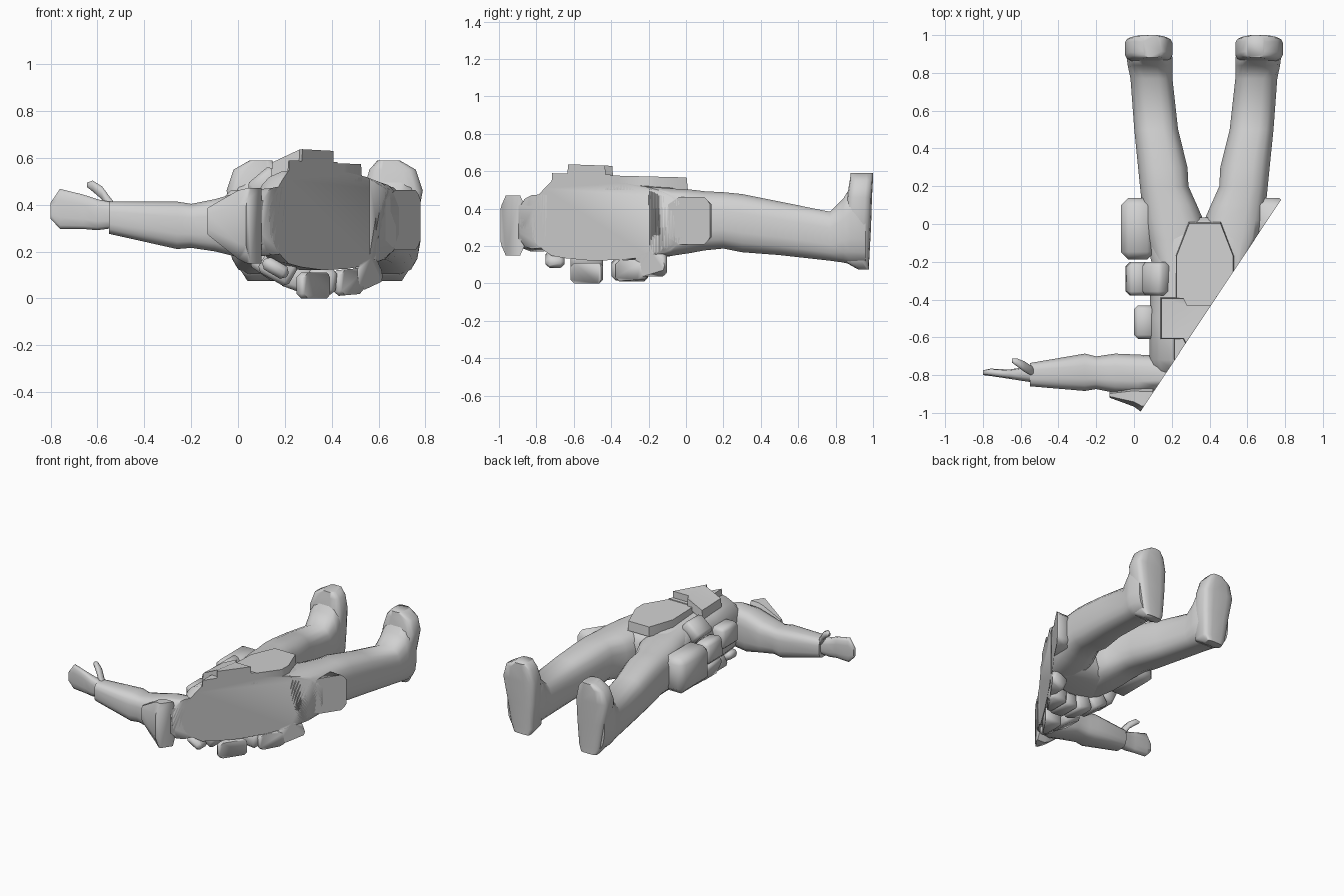
import bpy, bmesh, math
from mathutils import Vector, Matrix

MID = 0.37                                  # body symmetry line
CUT_P = Vector((0.03, -1.0, 0))             # slanted cutting plane
CUT_N = Vector((1.13, -0.75, 0)).normalized()

grey = bpy.data.materials.new("light_grey")
grey.diffuse_color = (0.64, 0.64, 0.64, 1)


def finish(name, bm, angle=45):
    """Slice with the plane, close the cut, make a smooth shaded object."""
    bmesh.ops.bisect_plane(bm, geom=bm.verts[:] + bm.edges[:] + bm.faces[:],
                           plane_co=CUT_P, plane_no=CUT_N, clear_outer=True)
    if not bm.faces:
        bm.free()
        return
    bmesh.ops.holes_fill(bm, edges=[e for e in bm.edges if e.is_boundary], sides=0)
    bmesh.ops.recalc_face_normals(bm, faces=bm.faces[:])
    me = bpy.data.meshes.new(name)
    bm.to_mesh(me)
    bm.free()
    me.materials.append(grey)
    ob = bpy.data.objects.new(name, me)
    bpy.context.collection.objects.link(ob)
    bpy.context.view_layer.objects.active = ob
    ob.select_set(True)
    bpy.ops.object.shade_smooth_by_angle(angle=math.radians(angle))
    ob.select_set(False)


def loft(name, axis, sections, power=0.75, n=16, mirror=False, angle=65):
    """Rounded sections (t, a0, a1, b0, b1) stacked along an axis."""
    bm = bmesh.new()
    rings = []
    for t, a0, a1, b0, b1 in sections:
        ring = []
        for i in range(n):
            w = 2 * math.pi * (i + 0.5) / n
            c, s = math.cos(w), math.sin(w)
            a = (a0 + a1) / 2 + (a1 - a0) / 2 * math.copysign(abs(c) ** power, c)
            b = (b0 + b1) / 2 + (b1 - b0) / 2 * math.copysign(abs(s) ** power, s)
            co = {"x": (t, a, b), "y": (a, t, b), "z": (a, b, t)}[axis]
            if mirror:
                co = (2 * MID - co[0], co[1], co[2])
            ring.append(bm.verts.new(co))
        rings.append(ring)
    for r, q in zip(rings, rings[1:]):
        for i in range(n):
            bm.faces.new((r[i], r[(i + 1) % n], q[(i + 1) % n], q[i]))
    bm.faces.new(rings[0])
    bm.faces.new(rings[-1])
    finish(name, bm, angle)


def box(name, centre, size, turn=0, bevel=0.02):
    """Bevelled box, turned around the body's long axis."""
    bm = bmesh.new()
    bmesh.ops.create_cube(bm, size=1, matrix=Matrix.Translation(centre)
                          @ Matrix.Rotation(math.radians(turn), 4, "Y")
                          @ Matrix.Diagonal((*size, 1)))
    bmesh.ops.bevel(bm, geom=bm.edges[:], offset=bevel, segments=1, affect="EDGES")
    finish(name, bm, 60)


def plate(name, outline, z0, z1, inset, slope=0.0, droop=0.0):
    """Plate from an outline; the top slopes along the body, the sides droop."""
    bm = bmesh.new()
    mx = sum(p[0] for p in outline) / len(outline)
    my = sum(p[1] for p in outline) / len(outline)

    def ring(k, z, tilt):
        return [bm.verts.new((mx + (x - mx) * k, my + (y - my) * k,
                              z + tilt * y - droop * max(0, abs(x - MID) - 0.12)))
                for x, y in outline]

    low, top = ring(1, z0, 0), ring(inset, z1, slope)
    k = len(outline)
    for i in range(k):
        bm.faces.new((low[i], low[(i + 1) % k], top[(i + 1) % k], top[i]))
    bmesh.ops.triangulate(bm, faces=[bm.faces.new(low), bm.faces.new(top)])
    finish(name, bm, 50)


# Torso from collar to crotch
torso = [(-0.85, 0.13, 0.61, 0.26, 0.41), (-0.80, 0.10, 0.64, 0.19, 0.48),
         (-0.72, 0.08, 0.66, 0.14, 0.555), (-0.50, 0.08, 0.66, 0.12, 0.55),
         (-0.20, 0.09, 0.65, 0.13, 0.53), (-0.08, 0.065, 0.675, 0.145, 0.515),
         (-0.01, 0.08, 0.66, 0.165, 0.495), (0.035, 0.22, 0.52, 0.21, 0.44)]
loft("torso", "y", torso, 0.57, 20)

# Legs and upturned feet
leg = [(-0.20, 0.10, 0.36, 0.14, 0.52), (-0.08, 0.065, 0.37, 0.145, 0.51),
       (0.02, 0.045, 0.37, 0.16, 0.505),
       (0.10, 0.04, 0.335, 0.175, 0.495), (0.20, 0.03, 0.29, 0.185, 0.49),
       (0.30, 0.02, 0.285, 0.165, 0.48), (0.50, 0.0, 0.235, 0.15, 0.44),
       (0.77, -0.02, 0.205, 0.12, 0.385), (0.84, -0.035, 0.205, 0.11, 0.455),
       (0.88, -0.04, 0.205, 0.10, 0.52), (0.96, -0.02, 0.18, 0.10, 0.50)]
foot = [(0.075, 0.04, 0.165, 0.92, 0.98), (0.12, 0.01, 0.19, 0.84, 0.98),
        (0.30, -0.02, 0.20, 0.84, 0.99), (0.46, -0.05, 0.205, 0.86, 0.995),
        (0.55, -0.02, 0.18, 0.875, 1.0), (0.59, 0.05, 0.145, 0.88, 1.0)]
for side, m in (("left", False), ("right", True)):
    loft(side + "_leg", "y", leg, 0.68, mirror=m)
    loft(side + "_foot", "z", foot, 0.5, mirror=m)

# Outstretched arm, hand and thumb
loft("arm", "x", [(-0.55, -0.86, -0.735, 0.275, 0.415), (-0.26, -0.885, -0.685, 0.21, 0.415),
                  (-0.20, -0.875, -0.70, 0.215, 0.405), (-0.10, -0.895, -0.685, 0.20, 0.425),
                  (0.02, -0.90, -0.69, 0.17, 0.46), (0.20, -0.88, -0.70, 0.19, 0.48)], 0.62)
loft("hand", "x", [(-0.80, -0.80, -0.775, 0.34, 0.41), (-0.76, -0.805, -0.765, 0.295, 0.47),
                   (-0.66, -0.82, -0.77, 0.295, 0.445), (-0.60, -0.83, -0.76, 0.29, 0.425),
                   (-0.53, -0.84, -0.75, 0.30, 0.41)], 0.65, 12)
loft("thumb", "x", [(-0.645, -0.735, -0.71, 0.475, 0.495), (-0.62, -0.755, -0.71, 0.455, 0.505),
                    (-0.58, -0.785, -0.725, 0.42, 0.48), (-0.55, -0.80, -0.745, 0.36, 0.44),
                    (-0.52, -0.81, -0.76, 0.33, 0.40)], 0.8, 8)

# Shoulder guard and collar stub
loft("shoulder_guard", "x", [(-0.13, -0.92, -0.89, 0.27, 0.39), (0.0, -0.97, -0.855, 0.16, 0.47),
                             (0.04, -1.0, -0.85, 0.14, 0.48), (0.10, -1.0, -0.85, 0.14, 0.48)],
     0.7, 8, angle=60)
box("collar", (0.12, -0.86, 0.325), (0.12, 0.09, 0.19), 0, 0.015)

# Chest plates
plate("abdomen_plate", [(0.29, 0.01), (0.46, 0.01), (0.53, -0.17), (0.53, -0.43),
                        (0.22, -0.43), (0.22, -0.17)], 0.50, 0.567, 0.97, -0.025)
plate("chest_plate", [(0.21, -0.40), (0.53, -0.40), (0.53, -0.72), (0.21, -0.72)],
      0.52, 0.575, 0.97, -0.02)
plate("chest_pack", [(0.14, -0.39), (0.26, -0.39), (0.28, -0.43), (0.46, -0.43),
                     (0.48, -0.39), (0.60, -0.39), (0.60, -0.61), (0.48, -0.61),
                     (0.46, -0.65), (0.28, -0.65), (0.26, -0.61), (0.14, -0.61)],
      0.565, 0.615, 0.97, -0.035, 0.5)

# Hip pouches
for side, x in (("left", 0.02), ("right", 2 * MID - 0.02)):
    box(side + "_hip_pouch", (x, -0.025, 0.335), (0.18, 0.325, 0.255), 0, 0.04)

# Pouches around the waist and across the back: x, y, z, width, turn
pouches = [(0.12, -0.29, 0.485, 0.14, -40), (0.015, -0.29, 0.37, 0.15, -85),
           (0.035, -0.29, 0.24, 0.14, -115), (0.13, -0.29, 0.15, 0.14, 35),
           (0.25, -0.30, 0.09, 0.13, 20), (0.36, -0.31, 0.075, 0.12, 5),
           (0.47, -0.29, 0.07, 0.13, -5), (0.555, -0.19, 0.105, 0.12, -25),
           (0.055, -0.52, 0.38, 0.15, -90), (0.17, -0.53, 0.13, 0.15, 30),
           (0.325, -0.53, 0.055, 0.15, 0)]
for i, (x, y, z, w, turn) in enumerate(pouches):
    box("pouch_%d" % (i + 1), (x, y, z), (w, 0.175, 0.11), turn)
box("back_strap_end", (0.16, -0.70, 0.13), (0.12, 0.10, 0.06), 30)
